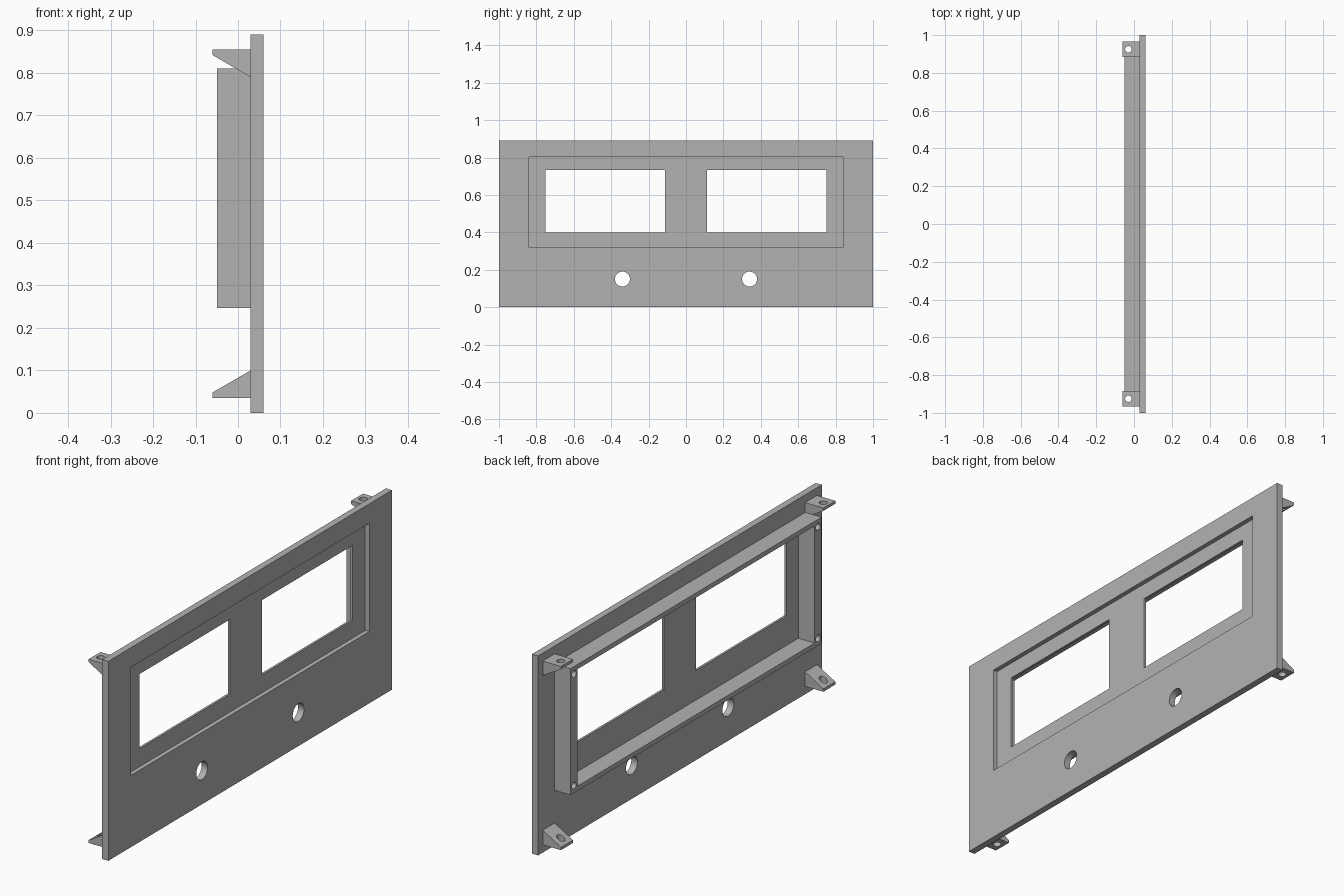
import bpy
import bmesh
import math
from mathutils import Matrix, Vector

cube = bpy.data.objects.get("Cube")
if cube:
    bpy.data.objects.remove(cube, do_unlink=True)

grey = bpy.data.materials.new("light grey")
grey.use_nodes = True
COLOUR = (0.45, 0.45, 0.45, 1)
grey.diffuse_color = COLOUR
grey.node_tree.nodes["Principled BSDF"].inputs["Base Color"].default_value = COLOUR


def finish(name, bm):
    bmesh.ops.recalc_face_normals(bm, faces=bm.faces)
    mesh = bpy.data.meshes.new(name)
    bm.to_mesh(mesh)
    bm.free()
    mesh.materials.append(grey)
    obj = bpy.data.objects.new(name, mesh)
    bpy.context.collection.objects.link(obj)
    return obj


def box(name, xs, ys, zs):
    bm = bmesh.new()
    bmesh.ops.create_cube(bm, size=1)
    low, high = (Vector(c) for c in zip(xs, ys, zs))
    bmesh.ops.scale(bm, vec=high - low, verts=bm.verts)
    bmesh.ops.translate(bm, vec=(low + high) / 2, verts=bm.verts)
    return finish(name, bm)


def rod(name, centre, radius, length, axis):
    bm = bmesh.new()
    turn = Matrix.Rotation(math.pi / 2, 4, 'Y') if axis == 'X' else Matrix()
    bmesh.ops.create_cone(bm, cap_ends=True, segments=32, radius1=radius, radius2=radius,
                          depth=length, matrix=Matrix.Translation(centre) @ turn)
    return finish(name, bm)


def cut(target, cutters):
    for cutter in cutters:
        mod = target.modifiers.new("cut", 'BOOLEAN')
        mod.operation = 'DIFFERENCE'
        mod.solver = 'EXACT'
        mod.object = cutter
        cutter.hide_render = True
    graph = bpy.context.evaluated_depsgraph_get()
    mesh = bpy.data.meshes.new_from_object(target.evaluated_get(graph))
    target.modifiers.clear()
    target.data = mesh
    for cutter in cutters:
        bpy.data.objects.remove(cutter, do_unlink=True)
    # Smooth the bores, keep the flat edges sharp
    bpy.ops.object.select_all(action='DESELECT')
    target.select_set(True)
    bpy.context.view_layer.objects.active = target
    bpy.ops.object.shade_smooth_by_angle(angle=math.radians(30))


SIDES = (-1, 1)

# Face plate with shallow recess, two windows and two round holes
plate = box("face_plate", (0.03, 0.06), (-1, 1), (0, 0.89))
cutters = [box("recess_cutter", (0.04, 0.1), (-0.84, 0.84), (0.32, 0.803))]
for s in SIDES:
    cutters.append(box("window_cutter", (0, 0.1), sorted((s * 0.113, s * 0.75)), (0.4, 0.733)))
    cutters.append(rod("round_cutter", (0.045, s * 0.34, 0.15), 0.04, 0.1, 'X'))
cut(plate, cutters)

# Rear frame with a screw hole at each corner
frame = box("rear_frame", (-0.05, 0.03), (-0.885, 0.885), (0.247, 0.811))
cutters = [box("opening_cutter", (-0.1, 0.1), (-0.835, 0.835), (0.268, 0.79))]
for s in SIDES:
    for z in (0.28, 0.778):
        cutters.append(rod("screw_cutter", (-0.05, s * 0.86, z), 0.015, 0.12, 'X'))
cut(frame, cutters)

# Wedge-shaped mounting brackets, upper ones flipped
for s, side in zip(SIDES, ("right", "left")):
    for flip, level in ((False, "lower"), (True, "upper")):
        profile = [(0.03, 0.035), (-0.06, 0.035), (-0.06, 0.048), (0.03, 0.1)]
        bm = bmesh.new()
        verts = [bm.verts.new((x, s * 0.925 - 0.042, 0.89 - z if flip else z)) for x, z in profile]
        face = bm.faces.new(verts)
        new = bmesh.ops.extrude_face_region(bm, geom=[face])["geom"]
        bmesh.ops.translate(bm, vec=(0, 0.084, 0),
                            verts=[v for v in new if isinstance(v, bmesh.types.BMVert)])
        bracket = finish(f"{level}_{side}_bracket", bm)
        z = 0.82 if flip else 0.07
        cut(bracket, [rod("bolt_cutter", (-0.03, s * 0.925, z), 0.017, 0.2, 'Z')])
